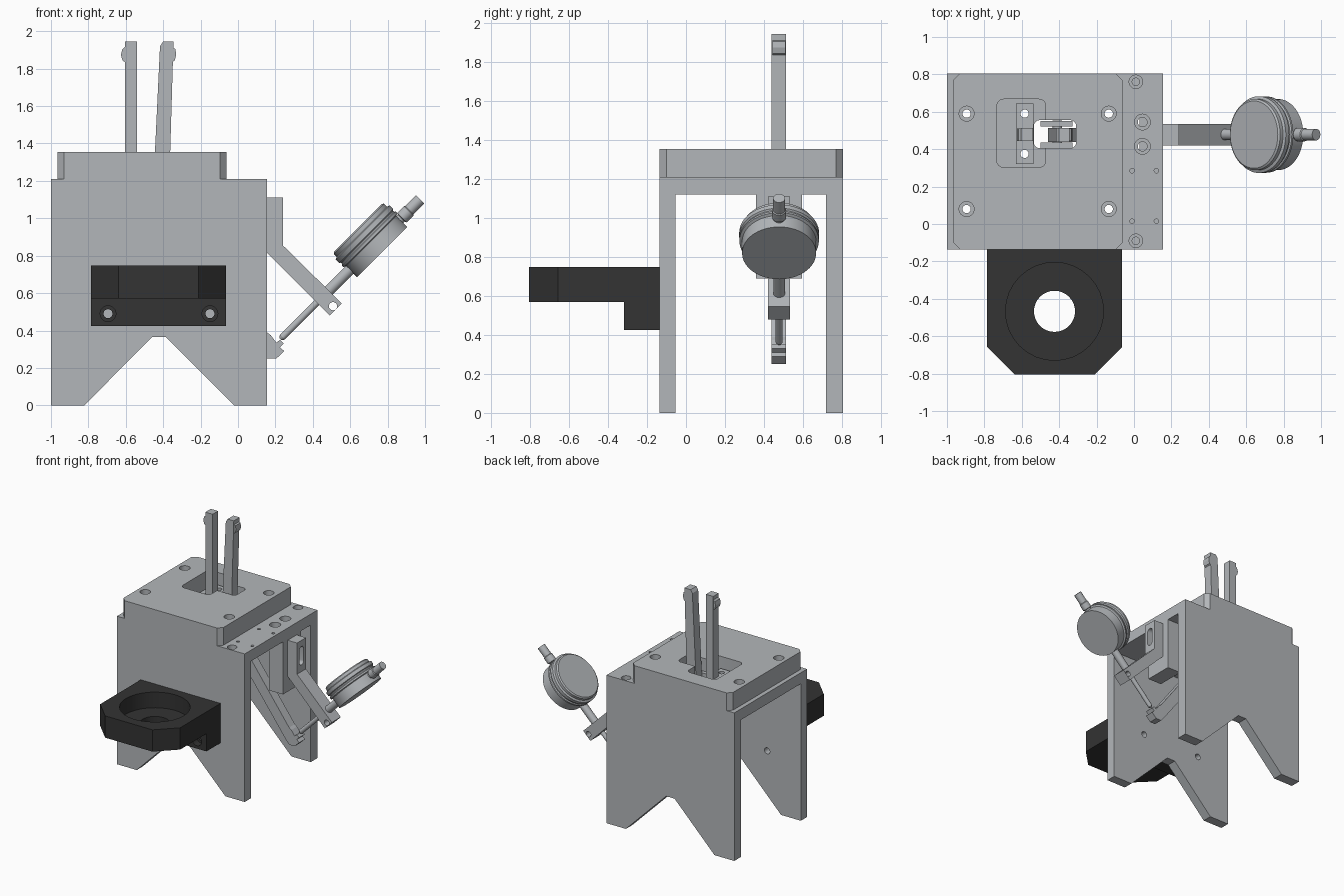
import bpy, bmesh, math
from mathutils import Vector

if "Cube" in bpy.data.objects:
    bpy.data.objects.remove(bpy.data.objects["Cube"])


def material(name, rgb):
    m = bpy.data.materials.new(name)
    m.diffuse_color = (*rgb, 1)
    m.use_nodes = True
    m.node_tree.nodes["Principled BSDF"].inputs["Base Color"].default_value = m.diffuse_color
    return m


GREY = material("light grey metal", (0.45, 0.47, 0.49))
DARK = material("black plastic", (0.033, 0.033, 0.033))
CY = 0.478  # centre plane of the gripper and gauge


def finish(name, bm, mat):
    bmesh.ops.recalc_face_normals(bm, faces=bm.faces)
    me = bpy.data.meshes.new(name)
    bm.to_mesh(me)
    bm.free()
    ob = bpy.data.objects.new(name, me)
    bpy.context.collection.objects.link(ob)
    me.materials.append(mat)
    return ob


def prism(name, pts, axis, lo, hi, mat=GREY):
    """Extrude a 2D profile along an axis: 'y' takes (x, z), 'z' takes (x, y), 'x' takes (y, z)."""
    place = {'x': lambda p, d: (d, *p), 'y': lambda p, d: (p[0], d, p[1]), 'z': lambda p, d: (*p, d)}[axis]
    bm = bmesh.new()
    face = bm.faces.new([bm.verts.new(place(p, lo)) for p in pts])
    ext = bmesh.ops.extrude_face_region(bm, geom=[face])['geom']
    move = Vector(place((0, 0), hi - lo))
    bmesh.ops.translate(bm, vec=move, verts=[v for v in ext if isinstance(v, bmesh.types.BMVert)])
    return finish(name, bm, mat)


def box(name, x, y, z, mat=GREY):
    return prism(name, [(x[0], y[0]), (x[1], y[0]), (x[1], y[1]), (x[0], y[1])], 'z', *z, mat)


def rounded(a, b, r, n=6):
    """Rounded rectangle outline between corners a and b."""
    pts = []
    for i, (cx, cy) in enumerate([(b[0] - r, b[1] - r), (a[0] + r, b[1] - r),
                                  (a[0] + r, a[1] + r), (b[0] - r, a[1] + r)]):
        for k in range(n + 1):
            t = math.pi / 2 * (i + k / n)
            pts.append((cx + r * math.cos(t), cy + r * math.sin(t)))
    return pts


def lathe(name, start, direction, profile, mat=GREY, n=48):
    """Closed solid turned around an axis; profile is (radius, distance) pairs."""
    q = Vector((0, 0, 1)).rotation_difference(Vector(direction).normalized())
    bm = bmesh.new()
    rings = []
    for r, d in profile:
        rings.append([bm.verts.new(Vector(start) + q @ Vector(
            (r * math.cos(2 * math.pi * k / n), r * math.sin(2 * math.pi * k / n), d))) for k in range(n)])
    bm.faces.new(rings[0])
    bm.faces.new(rings[-1])
    for a, b in zip(rings, rings[1:]):
        for k in range(n):
            bm.faces.new([a[k], a[(k + 1) % n], b[(k + 1) % n], b[k]])
    return finish(name, bm, mat)


def drill(x, y, z0, z1, r):
    return lathe("drill", (x, y, z0), (0, 0, 1), [(r, 0), (r, z1 - z0)], n=32)


def drill_y(x, z, y0, y1, r):
    return lathe("drill", (x, y0, z), (0, 1, 0), [(r, 0), (r, y1 - y0)], n=32)


def cut(ob, cutters):
    bpy.context.view_layer.objects.active = ob
    for c in cutters:
        mod = ob.modifiers.new("cut", 'BOOLEAN')
        mod.operation, mod.solver, mod.object = 'DIFFERENCE', 'EXACT', c
        bpy.ops.object.modifier_apply(modifier=mod.name)
        bpy.data.objects.remove(c)


# Frame: two legged side plates joined by a top plate
frame = box("frame", (-1, 0.155), (-0.135, 0.805), (0, 1.21))
cutters = [box("tunnel", (-1.1, 0.3), (-0.055, 0.718), (-0.1, 1.12)),
           prism("leg_notch", [(-0.92, -0.1), (-0.46, 0.365), (-0.385, 0.365), (0.08, -0.1)], 'y', -0.3, 1)]
cutters += [drill_y(x, 0.49, -0.3, 0.1, 0.025) for x in (-0.695, -0.15)]
for x, y, r, R in [(0.01, 0.76, 0.02, 0.036), (0.01, -0.09, 0.02, 0.036),
                   (0.045, 0.545, 0.025, 0.042), (0.045, 0.415, 0.025, 0.042)]:
    cutters += [drill(x, y, 1.06, 1.3, r), drill(x, y, 1.17, 1.3, R)]
cutters += [drill(x, y, 1.15, 1.3, 0.012) for x in (-0.01, 0.12) for y in (0.285, 0.015)]

# Raised cap with chamfered corners
c = 0.035
x0, x1, y0, y1 = -0.965, -0.062, -0.135, 0.805
cap = prism("cap_plate", [(x0 + c, y0), (x1 - c, y0), (x1, y0 + c), (x1, y1 - c),
                          (x1 - c, y1), (x0 + c, y1), (x0, y1 - c), (x0, y0 + c)], 'z', 1.21, 1.355)
cap_cutters = [prism("pocket", rounded((-0.733, 0.303), (-0.472, 0.667), 0.035), 'z', 1.1, 1.5)]
SLOT = rounded((-0.535, 0.405), (-0.31, 0.555), 0.03)
cap_cutters.append(prism("slot", SLOT, 'z', 1.1, 1.5))
cutters.append(prism("slot", SLOT, 'z', 1.0, 1.5))
for x in (-0.895, -0.135):
    for y in (0.08, 0.59):
        cutters.append(drill(x, y, 1.0, 1.3, 0.022))
        cap_cutters += [drill(x, y, 1.1, 1.5, 0.022), drill(x, y, 1.31, 1.5, 0.04)]
cutters += [drill(-0.585, y, 1.0, 1.3, 0.022) for y in (0.375, 0.59)]
cut(frame, cutters)
cut(cap, cap_cutters)

# Fixed finger on its foot, with a rounded pad
foot = box("fixed_finger_foot", (-0.63, -0.537), (0.32, 0.645), (1.21, 1.265))
cut(foot, [drill(-0.585, y, 1.1, 1.4, 0.022) for y in (0.375, 0.59)])
box("fixed_finger", (-0.605, -0.54), (CY - 0.035, CY + 0.035), (1.265, 1.945))
prism("fixed_finger_pad", [(-0.605, 1.835), (-0.618, 1.845), (-0.626, 1.875),
                           (-0.618, 1.905), (-0.605, 1.915)], 'y', CY - 0.033, CY + 0.033)

# Moving finger: leaning upright continuing into a diagonal lever
prism("moving_finger", [(-0.46, 1.07), (0.125, 0.285), (0.155, 0.25), (0.205, 0.25), (0.247, 0.29),
                        (0.225, 0.31), (0.245, 0.33), (0.225, 0.35), (0.205, 0.335), (0.175, 0.375),
                        (0.155, 0.39), (-0.37, 1.1), (-0.345, 1.945), (-0.40, 1.945),
                        (-0.417, 1.92), (-0.444, 1.355)], 'y', CY - 0.04, CY + 0.035)
prism("moving_finger_pad", [(-0.352, 1.835), (-0.338, 1.845), (-0.33, 1.875),
                            (-0.335, 1.905), (-0.35, 1.915)], 'y', CY - 0.033, CY + 0.033)
# Pivot ears and pin either side of the moving finger
for s in (-1, 1):
    y = CY + s * 0.058
    box("pivot_ear", (-0.5, -0.33), (y - 0.016, y + 0.016), (1.1, 1.25))
lathe("pivot_pin", (-0.41, CY - 0.075, 1.17), (0, 1, 0), [(0.025, 0), (0.025, 0.15)], n=24)

# Hanging block that carries the gauge bracket
box("bracket_mount", (0.03, 0.155), (0.36, 0.595), (0.69, 1.12))

# Gauge bracket with slotted upright and diagonal arm
bracket = prism("gauge_bracket", [(0.155, 1.11), (0.24, 1.11), (0.24, 0.855), (0.555, 0.545),
                                  (0.49, 0.48), (0.155, 0.815)], 'y', 0.42, 0.535)
cut(bracket, [prism("slot", rounded((CY - 0.027, 0.91), (CY + 0.027, 1.06), 0.026), 'x', 0.17, 0.4),
              drill_y(0.508, 0.53, 0.3, 0.7, 0.022)])


# Dial gauge in its own tilted frame: a across the dial, b along the stem
def gauge(a, b):
    s = math.sqrt(0.5)
    return ((a + b) * s, CY, (b - a) * s)


turned = [
    lathe("dial_body", gauge(-0.218, 1.125), (1, 0, -1),
          [(0.18, 0), (0.19, 0.008), (0.19, 0.03), (0.205, 0.036), (0.205, 0.062), (0.196, 0.068),
           (0.196, 0.076), (0.204, 0.082), (0.204, 0.094), (0.19, 0.1), (0.19, 0.183)], n=64),
    lathe("gauge_stem", gauge(-0.09, 0.41), (1, 0, 1),
          [(0.008, 0), (0.018, 0.015), (0.018, 0.34), (0.03, 0.345), (0.03, 0.54)], n=24),
    lathe("gauge_knob", gauge(-0.09, 1.29), (1, 0, 1),
          [(0.026, 0), (0.026, 0.035), (0.036, 0.04), (0.036, 0.09), (0.031, 0.095), (0.031, 0.178)], n=24)]

# Dark cup holder bolted to the front plate
hx0, hx1, hc = -0.785, -0.063, 0.147
holder = prism("cup_holder", [(hx0, -0.135), (hx0, -0.805 + hc), (hx0 + hc, -0.805),
                              (hx1 - hc, -0.805), (hx1, -0.805 + hc), (hx1, -0.135)], 'z', 0.425, 0.748, DARK)
cut(holder, [box("underside", (-1, 0.2), (-1, -0.318), (0.3, 0.57), DARK),
             drill(-0.425, -0.467, 0.62, 0.9, 0.262), drill(-0.425, -0.467, 0.3, 0.9, 0.11)]
    + [drill_y(x, 0.49, -0.5, 0, 0.024) for x in (-0.695, -0.15)]
    + [drill_y(x, 0.49, -0.5, -0.26, 0.042) for x in (-0.695, -0.15)])

# Smooth the round walls, keep the edges sharp
bpy.ops.object.select_all(action='DESELECT')
for ob in [frame, cap, foot, bracket, holder] + turned:
    ob.select_set(True)
bpy.context.view_layer.objects.active = frame
bpy.ops.object.shade_smooth_by_angle(angle=math.radians(25))
